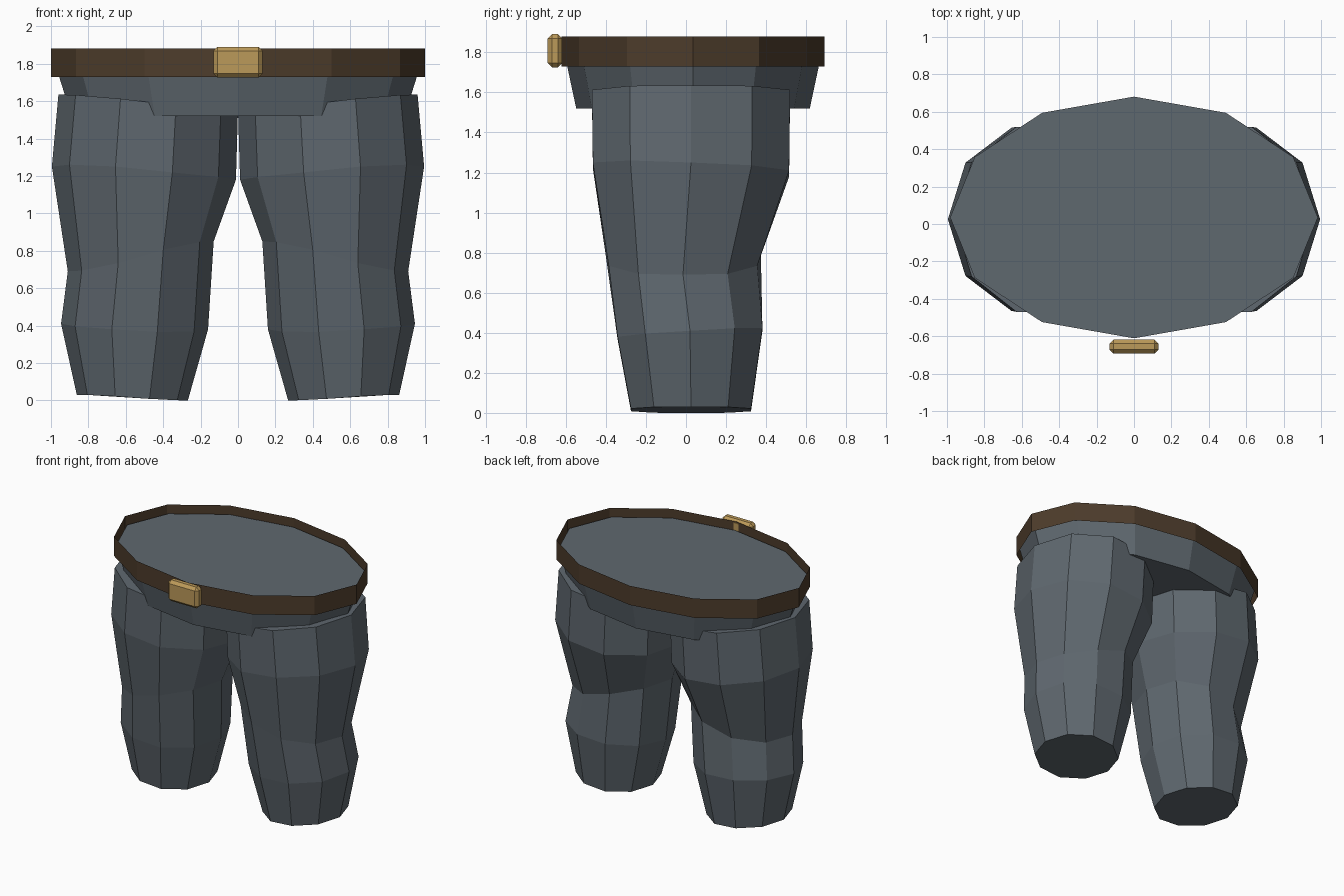
import bpy, bmesh, math

if "Cube" in bpy.data.objects:
    bpy.data.objects.remove(bpy.data.objects["Cube"])


def material(name, rgb):
    m = bpy.data.materials.new(name)
    m.diffuse_color = (*rgb, 1)
    m.use_nodes = True
    m.node_tree.nodes["Principled BSDF"].inputs["Base Color"].default_value = m.diffuse_color
    return m


SLATE = material("slate_cloth", (0.114, 0.138, 0.159))
BROWN = material("brown_leather", (0.074, 0.045, 0.024))
BRASS = material("brass", (0.50, 0.32, 0.10))


def finish(name, bm, mat):
    bmesh.ops.recalc_face_normals(bm, faces=bm.faces)
    me = bpy.data.meshes.new(name)
    bm.to_mesh(me)
    bm.free()
    me.materials.append(mat)
    ob = bpy.data.objects.new(name, me)
    bpy.context.collection.objects.link(ob)
    return ob


def loft(name, rings, mat, caps=True):
    """Join rings of points with quads, optionally closing both ends."""
    bm = bmesh.new()
    loops = [[bm.verts.new(p) for p in ring] for ring in rings]
    n = len(loops[0])
    for a, b in zip(loops, loops[1:]):
        for i in range(n):
            j = (i + 1) % n
            bm.faces.new((a[i], a[j], b[j], b[i]))
    if caps:
        bm.faces.new(loops[0])
        bm.faces.new(loops[-1])
    return finish(name, bm, mat)


def oval(rx, ry, z, n=12, cy=0.035):
    angles = [2 * math.pi * i / n for i in range(n)]
    return [(rx * math.cos(a), cy + ry * math.sin(a), z) for a in angles]


def leg_ring(side, cx, rx, cy, ry, ry_in, z_out, z_in, y_tilt):
    """Ten-sided ring whose height slopes from the outer to the inner side."""
    pts = []
    for i in range(10):
        c, s = math.cos(math.pi * i / 5), math.sin(math.pi * i / 5)
        t = (1 - c) / 2
        t = t * t * (3 - 2 * t)
        y = s * (ry + (ry_in - ry) * t)
        pts.append((side * (cx + rx * c), cy + y,
                    z_out + (z_in - z_out) * t + y_tilt * y))
    return pts


# Hips: tapered oval block, sunk slightly below the belt's rim
loft("hips", [oval(0.89, 0.583, 1.52), oval(0.983, 0.646, 1.815)], SLATE)

# Belt: open band around the hips
loft("belt", [oval(1.0, 0.657, 1.73), oval(1.0, 0.657, 1.88)], BROWN, caps=False)

# Legs: hem, calf, knee, thigh, top
LEG = [
    (0.565, 0.297, 0.025, 0.315, 0.315, 0.03, 0.00, 0.0),
    (0.553, 0.393, 0.020, 0.380, 0.380, 0.41, 0.38, 0.06),
    (0.520, 0.390, -0.015, 0.378, 0.420, 0.69, 0.85, 0.0),
    (0.503, 0.492, 0.025, 0.515, 0.515, 1.25, 1.18, -0.04),
    (0.480, 0.480, 0.025, 0.520, 0.520, 1.635, 1.555, 0.0),
]
for side, label in ((-1, "left"), (1, "right")):
    loft(label + "_leg", [leg_ring(side, *r) for r in LEG], SLATE)

# Buckle: chamfered plate on the front of the belt
bm = bmesh.new()
bmesh.ops.create_cube(bm, size=1)
for v in bm.verts:
    v.co = (v.co.x * 0.264, -0.655 + v.co.y * 0.074, 1.808 + v.co.z * 0.165)
bmesh.ops.bevel(bm, geom=bm.edges[:], offset=0.022, segments=1,
                affect='EDGES', profile=0.5)
finish("buckle", bm, BRASS)
